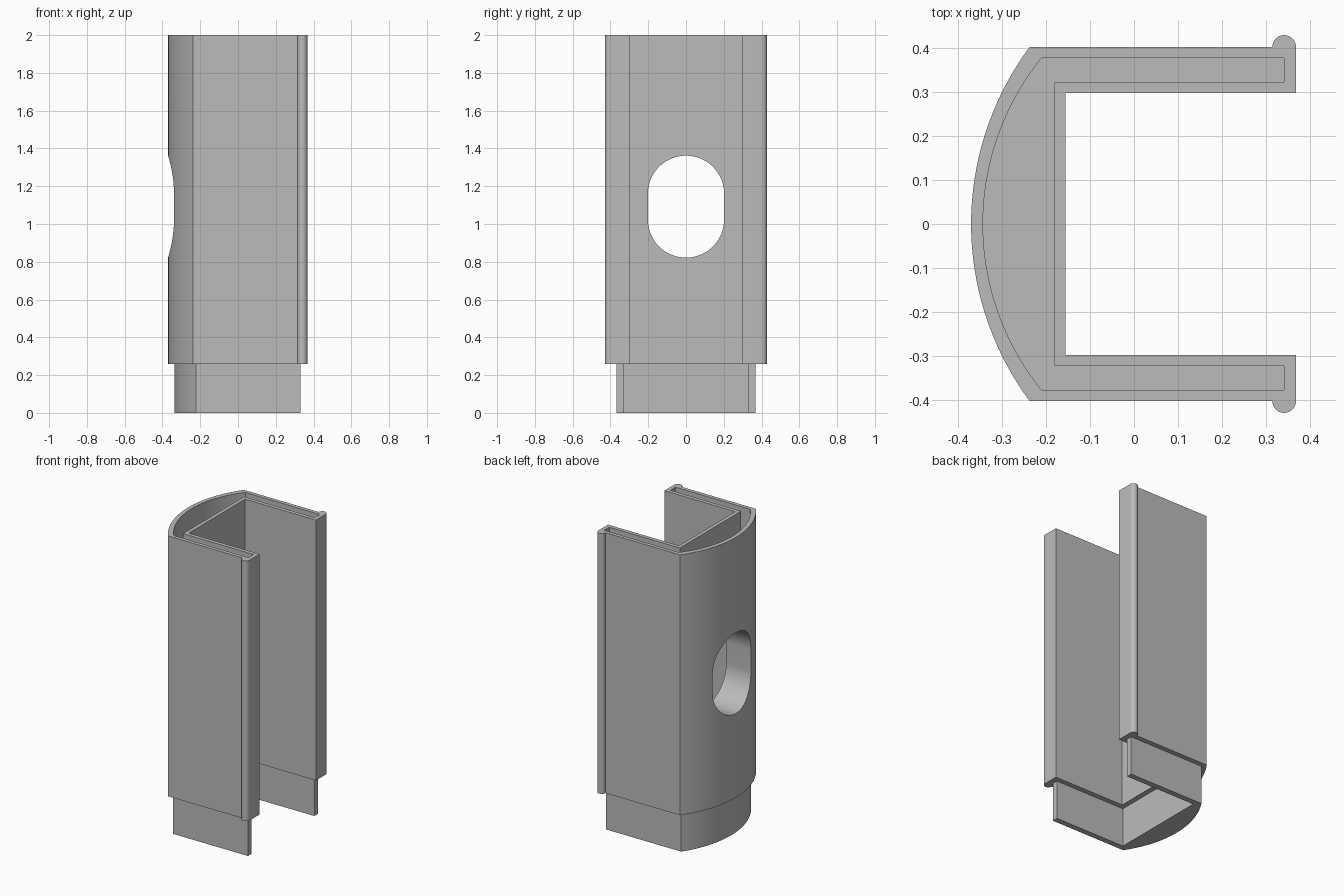
import bpy, bmesh, math

cube = bpy.data.objects.get("Cube")
if cube:
    bpy.data.objects.remove(cube, do_unlink=True)

grey = bpy.data.materials.new("plain grey")
grey.use_nodes = True
COLOUR = (0.5, 0.5, 0.5, 1)
grey.diffuse_color = COLOUR
grey.node_tree.nodes["Principled BSDF"].inputs["Base Color"].default_value = COLOUR


def prism(name, points, base, length, along="Z"):
    """Extrude a closed outline; along X the outline is read as (y, z)."""
    bm = bmesh.new()
    place = (lambda u, v: (u, v, base)) if along == "Z" else (lambda u, v: (base, u, v))
    face = bm.faces.new([bm.verts.new(place(u, v)) for u, v in points])
    top = bmesh.ops.extrude_face_region(bm, geom=[face])
    shift = (0, 0, length) if along == "Z" else (length, 0, 0)
    moved = [g for g in top["geom"] if isinstance(g, bmesh.types.BMVert)]
    bmesh.ops.translate(bm, verts=moved, vec=shift)
    bmesh.ops.recalc_face_normals(bm, faces=bm.faces)
    mesh = bpy.data.meshes.new(name)
    bm.to_mesh(mesh)
    bm.free()
    mesh.materials.append(grey)
    obj = bpy.data.objects.new(name, mesh)
    bpy.context.collection.objects.link(obj)
    return obj


def arc(cu, cv, radius, start, end, steps):
    return [(cu + radius * math.cos(a), cv + radius * math.sin(a))
            for a in (start + (end - start) * i / steps for i in range(steps + 1))]


def channel(corner, back, end, outer, inner, web, bead=0):
    """U-shaped outline with a bowed back and optional round beads on the arm tips."""
    sag = corner - back
    radius = (outer ** 2 + sag ** 2) / (2 * sag)
    half = math.asin(outer / radius)
    bow = arc(back + radius, 0, radius, math.pi - half, math.pi + half, 40)
    lower = [(end, -outer)]
    if bead:
        lower = arc(end - bead, -outer, bead, math.pi, 2 * math.pi, 16)
    lower += [(end, -inner), (web, -inner)]
    upper = [(x, -y) for x, y in reversed(lower)]
    return bow + lower + upper


def combine(target, other, operation):
    mod = target.modifiers.new(other.name, "BOOLEAN")
    mod.operation = operation
    mod.solver = "EXACT"
    mod.object = other
    bpy.context.view_layer.objects.active = target
    bpy.ops.object.modifier_apply(modifier=mod.name)
    bpy.data.objects.remove(other, do_unlink=True)


# Main sleeve with beaded arm tips
body = prism("channel_body", channel(-0.237, -0.37, 0.368, 0.402, 0.297, -0.156, 0.027),
             0.26, 1.74)

# Plug below and matching socket above
plug = prism("bottom_plug", channel(-0.223, -0.336, 0.332, 0.369, 0.331, -0.19), 0, 0.4)
combine(body, plug, "UNION")
socket = prism("top_socket", channel(-0.21, -0.343, 0.341, 0.377, 0.323, -0.181), 1.73, 0.4)
combine(body, socket, "DIFFERENCE")

# Rounded slot through the web
slot = arc(0, 1.16, 0.202, 0, math.pi, 32) + arc(0, 1.024, 0.202, math.pi, 2 * math.pi, 32)
combine(body, prism("web_slot", slot, -0.6, 0.7, "X"), "DIFFERENCE")

bpy.ops.object.select_all(action="DESELECT")
body.select_set(True)
bpy.context.view_layer.objects.active = body
bpy.ops.object.shade_smooth_by_angle(angle=math.radians(30))
